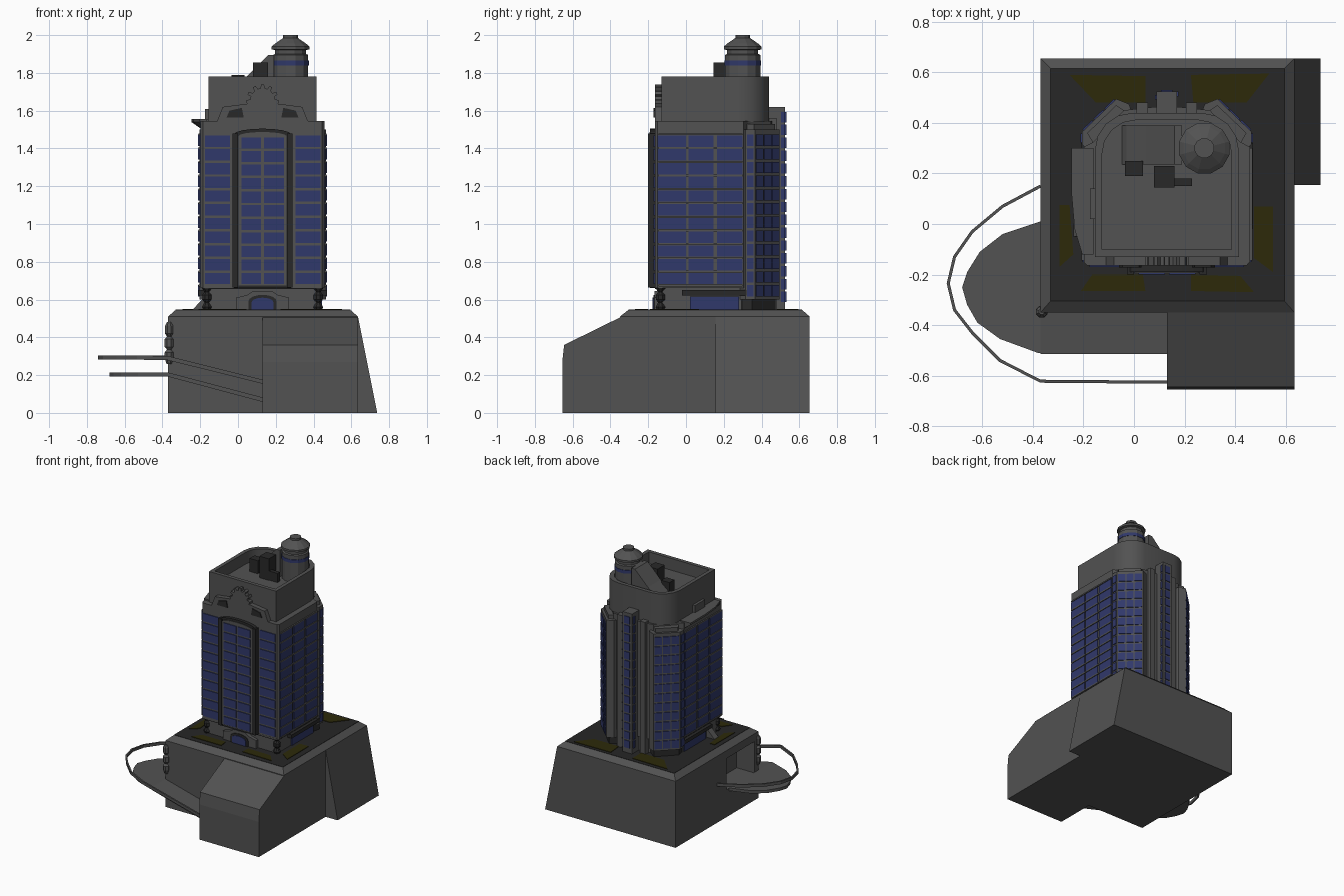
import bpy, bmesh, math
from mathutils import Vector

if "Cube" in bpy.data.objects:
    bpy.data.objects.remove(bpy.data.objects["Cube"])

def material(name, col):
    m = bpy.data.materials.new(name)
    m.diffuse_color = (*col, 1)
    m.use_nodes = True
    m.node_tree.nodes["Principled BSDF"].inputs["Base Color"].default_value = m.diffuse_color
    return m

GREY = material("concrete_grey", (0.085, 0.085, 0.085))
DARK = material("dark_trim", (0.022, 0.022, 0.022))
PAVE = material("dark_paving", (0.02, 0.02, 0.02))
BLUE = material("window_blue", (0.03, 0.04, 0.145))
OLIVE = material("lawn_olive", (0.026, 0.023, 0.003))
CX = 0.13  # tower symmetry axis

def finish(name, bm, mat):
    bmesh.ops.recalc_face_normals(bm, faces=bm.faces)
    me = bpy.data.meshes.new(name)
    bm.to_mesh(me)
    bm.free()
    me.materials.append(mat)
    ob = bpy.data.objects.new(name, me)
    bpy.context.collection.objects.link(ob)
    return ob

def add_loft(bm, rings):
    vs = [[bm.verts.new(p) for p in r] for r in rings]
    n = len(vs[0])
    for a, b in zip(vs, vs[1:]):
        for i in range(n):
            j = (i + 1) % n
            bm.faces.new((a[i], a[j], b[j], b[i]))
    bm.faces.new(vs[0][::-1])
    bm.faces.new(vs[-1])

def loft(name, rings, mat):
    bm = bmesh.new()
    add_loft(bm, rings)
    return finish(name, bm, mat)

def at_z(pts, z):
    return [(x, y, z) for x, y in pts]

def prism(name, pts, z0, z1, mat):
    return loft(name, [at_z(pts, z0), at_z(pts, z1)], mat)

def along_y(name, pts, y0, y1, mat):
    return loft(name, [[(x, y, z) for x, z in pts] for y in (y0, y1)], mat)

def along_x(name, pts, x0, x1, mat):
    return loft(name, [[(x, y, z) for y, z in pts] for x in (x0, x1)], mat)

def rect(x0, x1, y0, y1):
    return [(x0, y0), (x1, y0), (x1, y1), (x0, y1)]

def box(name, x0, x1, y0, y1, z0, z1, mat):
    return prism(name, rect(x0, x1, y0, y1), z0, z1, mat)

def lathe(name, prof, cx, cy, mat, n=8):
    ang = [2 * math.pi * (i + .5) / n for i in range(n)]
    return loft(name, [[(cx + r * math.cos(a), cy + r * math.sin(a), z) for a in ang]
                       for r, z in prof], mat)

def mirrored(half):
    """Right half outline in local x, mirrored about the tower axis."""
    return [(CX + x, y) for x, y in half] + [(CX - x, y) for x, y in reversed(half)]

def scaled(pts, s, cy):
    return [(CX + (x - CX) * s, cy + (y - cy) * s) for x, y in pts]

def windows(name, p, q, cols, z0, z1, rows, mat=BLUE, gap=0.013, t=0.006):
    """Thin panes on the wall from p to q (outside on the right of p->q)."""
    p, q = Vector(p), Vector(q)
    d = (q - p).normalized()
    nrm = Vector((d.y, -d.x))
    bm = bmesh.new()
    step = (z1 - z0) / rows
    for a, b in cols:
        u, v = p + (q - p) * a, p + (q - p) * b
        foot = [u - nrm * .002, v - nrm * .002, v + nrm * t, u + nrm * t]
        for k in range(rows):
            za = z0 + k * step
            add_loft(bm, [at_z(foot, za + gap / 2), at_z(foot, za + step - gap / 2)])
    return finish(name, bm, mat)

# --- Podium with sloped rim, and an opening where the ramp enters
outer, inner = rect(-.37, .635, -.35, .655), rect(-.33, .595, -.305, .615)
podium = loft("podium", [at_z(outer, 0), at_z(outer, .51), at_z(inner, .545)], GREY)
cutter = box("opening_cutter", -.45, -.22, -.3, .04, .21, .45, GREY)
cutter.hide_render = True
mod = podium.modifiers.new("opening", 'BOOLEAN')
mod.operation, mod.object, mod.solver = 'DIFFERENCE', cutter, 'EXACT'
bpy.context.view_layer.objects.active = podium
bpy.ops.object.modifier_apply(modifier=mod.name)
bpy.data.objects.remove(cutter)
prism("plaza_floor", inner, .543, .547, PAVE)
along_x("front_block", [(-.655, 0), (-.655, .27), (-.645, .36), (-.35, .505), (-.35, 0)], .13, .635, GREY)
along_y("side_buttress", [(.635, 0), (.737, 0), (.635, .51)], .155, .655, GREY)

# --- Lawns
lawns = [[(-.255, .59), (.045, .585), (.045, .48), (-.15, .48)],
         [(.225, .59), (.535, .595), (.445, .48), (.235, .48)],
         [(-.295, .075), (-.255, .075), (-.24, -.12), (-.295, -.17)],
         [(.475, .07), (.55, .07), (.55, -.19), (.475, -.135)],
         [(-.165, -.2), (.035, -.2), (.045, -.265), (-.21, -.265)],
         [(.225, -.2), (.42, -.205), (.475, -.27), (.225, -.265)]]
for i, l in enumerate(lawns):
    prism(f"lawn_{i}", l, .545, .551, OLIVE)

# --- Curved ramp, rail and corner post
deck = [(-.37, .01), (-.52, -.04), (-.61, -.11), (-.66, -.19), (-.68, -.25), (-.66, -.32),
        (-.62, -.39), (-.53, -.455), (-.38, -.51), (-.37, -.51)]
prism("ramp_landing", deck, .192, .214, GREY)
along_y("ramp_slope", [(-.37, .192), (.13, .058), (.13, .082), (-.37, .214)], -.514, -.35, GREY)
path = [(-.37, .15, .293), (-.52, .07, .293), (-.64, -.03, .293), (-.71, -.13, .293), (-.735, -.235, .293),
        (-.71, -.34, .293), (-.64, -.43, .293), (-.53, -.54, .293), (-.37, -.622, .29), (.13, -.626, .165)]
rings = []
for i, p in enumerate(path):
    a, b = Vector(path[max(i - 1, 0)]), Vector(path[min(i + 1, len(path) - 1)])
    d = (b - a).to_2d().normalized()
    s = Vector((d.y, -d.x, 0)) * .006
    up = Vector((0, 0, .011))
    c = Vector(p)
    rings.append([c - s - up, c + s - up, c + s + up, c - s + up])
loft("ramp_rail", rings, GREY)
lathe("podium_corner_post", [(.015, .26), (.025, .29), (.025, .32), (.012, .335), (.025, .35), (.025, .39),
      (.012, .405), (.024, .42), (.024, .46), (.012, .48)], -.365, -.347, GREY)

# --- Tower body and recessed base
body = mirrored([(.315, -.165), (.328, -.15), (.328, .305), (.29, .325), (.17, .45), (.06, .462)])
prism("tower_body", body, .66, 1.545, GREY)
prism("tower_base", scaled(body, .93, .14), .545, .66, GREY)
box("front_skirt", CX - .315, CX + .315, -.165, -.15, .655, .672, DARK)

Z0, Z1, ROWS = .675, 1.475, 11
L, R = (CX - .315, -.165), (CX + .315, -.165)
windows("front_windows", L, R, [(.015, .225), (.775, .985)], Z0, Z1, ROWS)
side_cols = [(0.0, .33), (.36, .65), (.69, .985)]
for s, tag in ((1, "right"), (-1, "left")):
    X = lambda x: CX + s * x
    a, b = (X(.328), -.15), (X(.328), .305)
    cols = side_cols if s > 0 else [(1 - v, 1 - u) for u, v in side_cols]
    windows(tag + "_windows", a if s > 0 else b, b if s > 0 else a, cols, Z0, Z1, ROWS)
    for k in range(ROWS + 1):  # sill ledges
        z = Z0 + k * (Z1 - Z0) / ROWS
        x = sorted((X(.32), X(.338)))
        box(f"{tag}_sill_{k}", *x, -.145, .3, z - .005, z + .005, GREY)
    # corner bay with stepped cap
    bay = [(X(.30), .28), (X(.335), .315), (X(.335), .365), (X(.2), .495), (X(.15), .475), (X(.13), .42)]
    prism(tag + "_bay", bay, .6, 1.5, GREY)
    prism(tag + "_bay_foot", [(X(.3), .29), (X(.315), .35), (X(.19), .475), (X(.13), .43)], .545, .6, DARK)
    prism(tag + "_bay_cap", [(X(.28), .3), (X(.315), .36), (X(.2), .47), (X(.14), .43)], 1.5, 1.53, GREY)
    p, q = (X(.335), .365), (X(.2), .495)
    windows(tag + "_bay_windows", p if s > 0 else q, q if s > 0 else p,
            [(.04, .32), (.36, .64), (.68, .96)], .61, 1.48, 12)
    p, q = (X(.335), .318), (X(.335), .362)
    windows(tag + "_bay_side_windows", p if s > 0 else q, q if s > 0 else p, [(.1, .9)], .61, 1.48, 12)
    # rear pilaster, front corner post, side canopy and doors
    box(tag + "_rear_pilaster", *sorted((X(.075), X(.12))), .44, .48, .545, 1.56, GREY)
    lathe(tag + "_front_post", [(.02, .545), (.028, .56), (.014, .585), (.026, .6), (.026, .625),
          (.014, .64), (.028, .66)], X(.295), -.135, DARK)
    box(tag + "_canopy", *sorted((X(.28), X(.34))), -.02, .32, .622, .65, DARK)
    box(tag + "_side_doors", *sorted((X(.28), X(.314))), .02, .28, .547, .615, BLUE)
    # front panel columns and pediment slot
    box(tag + "_panel_column", *sorted((X(.13), X(.158))), -.2, -.165, .665, 1.48, DARK)
    along_y(tag + "_pediment_slot", [(X(.1), 1.565), (X(.19), 1.565), (X(.175), 1.6), (X(.11), 1.615)],
            -.172, -.165, DARK)

# --- Central front panel with arched top
def arch(w, z0, zs, rise, n=8):
    return [(CX - w, z0), (CX + w, z0)] + [(CX + w * math.cos(math.pi * k / n),
            zs + rise * math.sin(math.pi * k / n)) for k in range(n + 1)]
along_y("panel_frame", arch(.15, .66, 1.475, .03), -.19, -.16, DARK)
along_y("panel_wall", arch(.128, .675, 1.465, .022), -.194, -.16, GREY)
windows("panel_windows", (CX - .128, -.194), (CX + .128, -.194), [(.06, .47), (.53, .94)], Z0, Z1 - .01, ROWS)

# --- Entrance
along_y("entrance_gable", [(CX - .14, .545), (CX + .14, .545), (CX + .14, .61), (CX + .08, .625), (CX + .05, .645),
        (CX - .05, .645), (CX - .08, .625), (CX - .14, .61)], -.168, -.12, GREY)
along_y("entrance_frame", arch(.075, .547, .59, .035), -.173, -.15, DARK)
along_y("entrance_door", arch(.058, .547, .585, .025), -.178, -.15, BLUE)
along_y("left_brace", [(-.16, .61), (-.19, .6), (-.24, .547), (-.16, .547)], -.05, .0, GREY)

# --- Rear fin with narrow windows
box("rear_fin", CX - .04, CX + .04, .44, .525, .545, 1.62, GREY)
windows("rear_fin_windows", (CX + .04, .525), (CX - .04, .525), [(.22, .78)], .58, 1.6, 15)
for s in (1, -1):
    p, q = (CX + s * .04, .49), (CX + s * .04, .525)
    windows(f"rear_fin_side_windows_{s}", p if s > 0 else q, q if s > 0 else p, [(.4, .95)], .58, 1.6, 15)

# --- Crown: open-topped parapet with rounded back
half = [(.285, -.13), (.285, .27)] + [(.135 + .15 * math.cos(t), .29 + .15 * math.sin(t))
        for t in [math.radians(a) for a in (0, 22, 45, 68, 90)]]
crown = mirrored(half)
rim = scaled(crown, .9, .155)
ob = loft("crown", [at_z(crown, 1.54), at_z(crown, 1.78), at_z(rim, 1.78), at_z(rim, 1.69)], GREY)
bpy.ops.object.select_all(action='DESELECT')
ob.select_set(True)
bpy.context.view_layer.objects.active = ob
bpy.ops.object.shade_smooth_by_angle(angle=math.radians(35))
loft("left_balcony", [[(-.16, y, 1.555), (-.2 - d, y, 1.555), (-.2 - d, y, 1.54), (-.19, y, 1.5)]
                      for y, d in ((-.12, .005), (-.02, .035), (.12, .047), (.3, .047))], GREY)
box("left_ledge", -.175, -.14, .02, .14, 1.54, 1.61, GREY)

# --- Pediment with toothed half disc
teeth = []
for k in range(7):
    a = math.radians(-5 + k * 190 / 6)
    for da, r in ((-.16, .065), (-.1, .085), (.1, .085), (.16, .065)):
        teeth.append((CX + r * math.cos(a + da), 1.655 + r * math.sin(a + da)))
along_y("pediment", [(CX - .24, 1.545), (CX + .24, 1.545), (CX + .21, 1.62)] + teeth + [(CX - .21, 1.62)],
        -.165, -.125, GREY)

# --- Roof turret and plant
TX, TY = .278, .3
lathe("roof_turret", [(.097, 1.68), (.097, 1.895), (.085, 1.9), (.085, 1.92), (.103, 1.925), (.103, 1.94),
      (.085, 1.955), (.04, 1.985), (.04, 2.0)], TX, TY, GREY, 12)
lathe("turret_windows", [(.1, 1.84), (.1, 1.865)], TX, TY, BLUE, 12)
along_y("sloped_plant_room", [(-.05, 1.685), (-.03, 1.72), (.05, 1.785), (.16, 1.895), (.19, 1.895), (.19, 1.685)],
        .235, .39, GREY)
box("plant_box_tall", .08, .16, .145, .23, 1.68, 1.855, DARK)
box("plant_box_low", .16, .23, .15, .18, 1.68, 1.76, DARK)
box("plant_box_left", -.035, .035, .19, .25, 1.68, 1.79, DARK)
